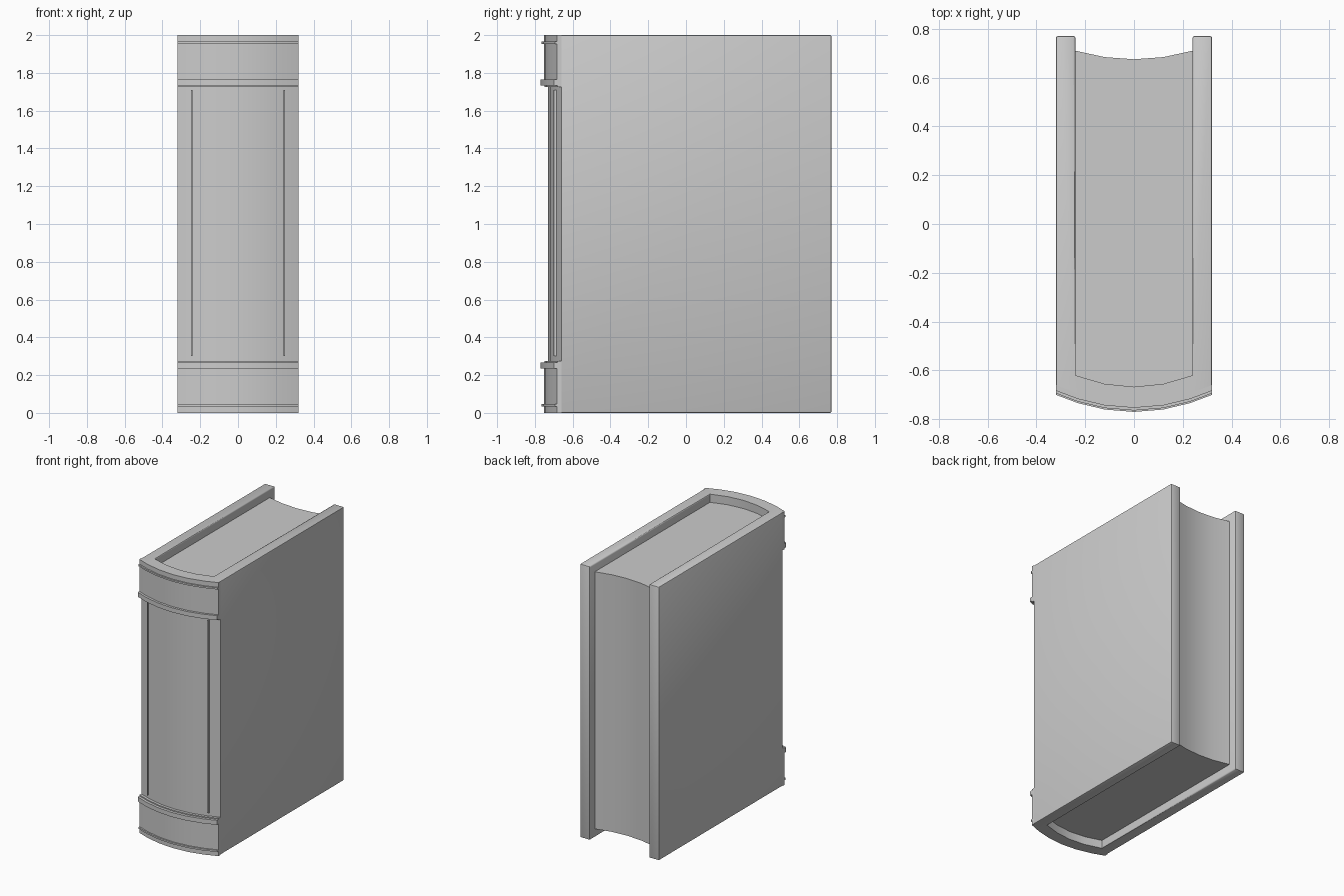
import bpy, bmesh

if "Cube" in bpy.data.objects:
    bpy.data.objects.remove(bpy.data.objects["Cube"])

HALF = 0.32                      # half thickness of the book
XS = [-0.32, -0.23, -0.12, 0, 0.12, 0.23, 0.32]
PAGE_XS = [-0.24, -0.12, 0, 0.12, 0.24]


def spine_y(x, out=0.0):
    """Curve of the spine, pushed outwards by out."""
    return -0.66 - out - 0.07 * (1 - (x / HALF) ** 2)


def prism(name, outline, z0, z1, bevel_test=None, bevel=0.0):
    """Extrude a flat outline from z0 to z1, optionally rounding chosen edges."""
    bm = bmesh.new()
    base = bm.faces.new([bm.verts.new((x, y, z0)) for x, y in outline])
    res = bmesh.ops.extrude_face_region(bm, geom=[base], use_keep_orig=True)
    for v in res["geom"]:
        if isinstance(v, bmesh.types.BMVert):
            v.co.z = z1
    bmesh.ops.recalc_face_normals(bm, faces=bm.faces[:])
    if bevel_test:
        edges = [e for e in bm.edges if bevel_test(e)]
        bmesh.ops.bevel(bm, geom=edges, offset=bevel, segments=2,
                        profile=0.5, affect='EDGES')
    # concave end caps are split into clean triangles
    bmesh.ops.triangulate(bm, faces=[f for f in bm.faces if len(f.verts) > 4])
    mesh = bpy.data.meshes.new(name)
    bm.to_mesh(mesh)
    bm.free()
    obj = bpy.data.objects.new(name, mesh)
    bpy.context.collection.objects.link(obj)
    bpy.ops.object.select_all(action='DESELECT')
    obj.select_set(True)
    bpy.context.view_layer.objects.active = obj
    bpy.ops.object.shade_smooth_by_angle(angle=0.6)
    return obj


def spine_strip(name, xs, inner, outer, z0, z1):
    """Curved strip that follows the spine."""
    outline = [(x, spine_y(x, outer)) for x in xs]
    outline += [(x, spine_y(x, inner)) for x in reversed(xs)]
    return prism(name, outline, z0, z1)


# Cover: two boards joined by the curved spine
def inner_y(x):
    return -0.62 - 0.047 * (1 - (x / 0.24) ** 2)


cover = [(x, spine_y(x)) for x in XS]
cover += [(0.32, 0.77), (0.24, 0.77)]
cover += [(x, inner_y(x)) for x in reversed(PAGE_XS)]
cover += [(-0.24, 0.77), (-0.32, 0.77)]


def board_edge(e):
    a, b = e.verts
    return (a.co.y + b.co.y) / 2 > 0


prism("cover", cover, 0, 2, board_edge, 0.008)

# Page block with a hollow fore edge
pages = [(x, inner_y(x)) for x in PAGE_XS]
pages += [(x, 0.71 - 0.035 * (1 - (x / 0.24) ** 2)) for x in reversed(PAGE_XS)]
prism("pages", pages, 0.06, 1.94)

# Raised spine ends and bands, repeated at the bottom and top
for side in ("bottom", "top"):
    for part, inner, outer, z0, z1 in (
            ("spine_end", 0.0, 0.023, 0.0, 0.235),
            ("thin_band", 0.023, 0.034, 0.034, 0.046),
            ("thick_band", 0.02, 0.04, 0.235, 0.268),
            ("band_step", 0.0, 0.02, 0.235, 0.276)):
        if side == "top":
            z0, z1 = 2 - z1, 2 - z0
        spine_strip(f"{part}_{side}", XS, inner, outer, z0, z1)

# Thin upright ridges along the spine panel
for side, s in (("left", -1), ("right", 1)):
    spine_strip(f"spine_ridge_{side}", sorted((s * 0.241, s * 0.249)),
                -0.01, 0.01, 0.3, 1.71)
